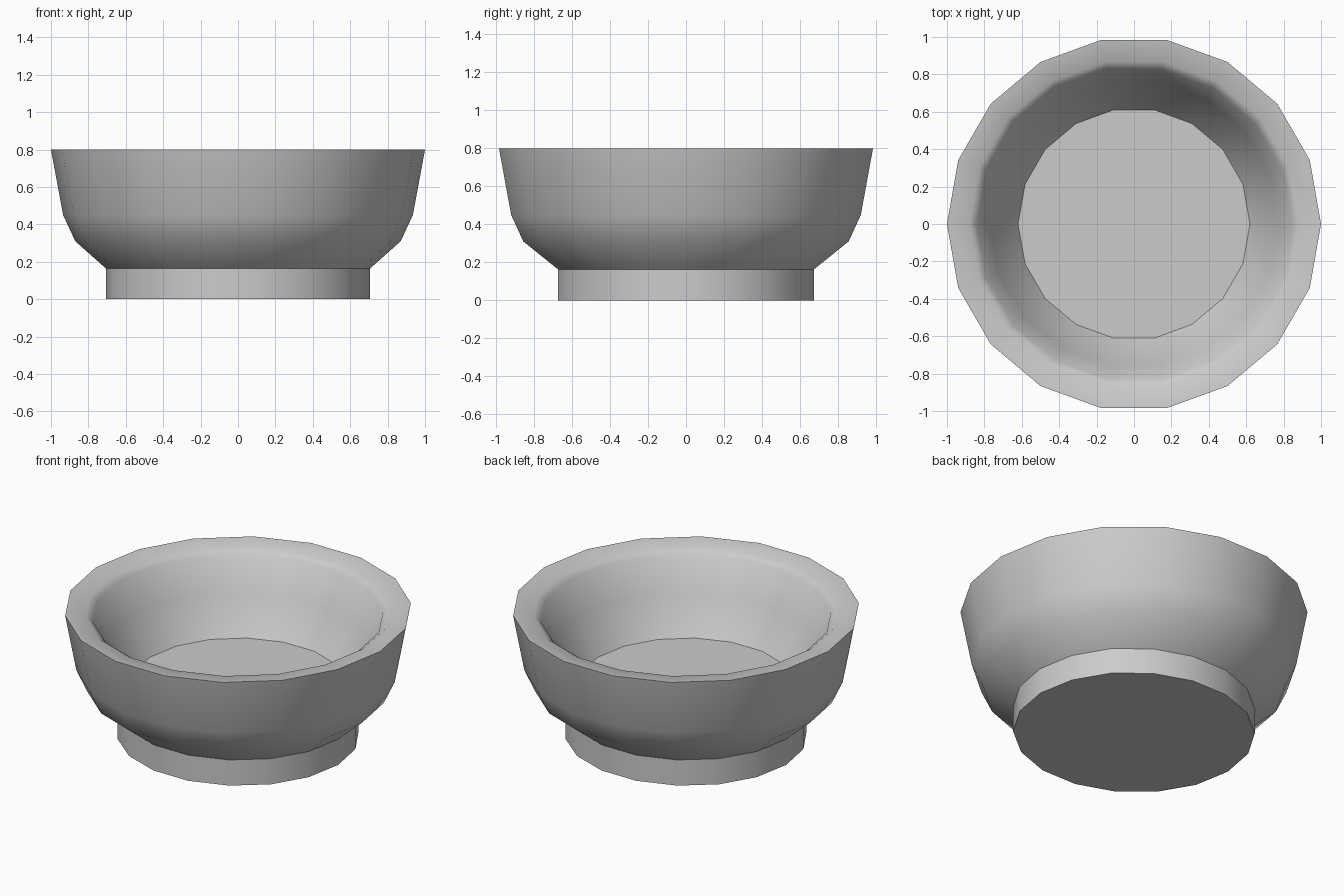
import bpy, bmesh, math

if "Cube" in bpy.data.objects:
    bpy.data.objects.remove(bpy.data.objects["Cube"])

SIDES = 18
# Bowl profile (radius, z, y squash): foot, outer wall, rim, inner wall, floor
PROFILE = [
    (0.705, 0.00, 0.97), (0.705, 0.163, 0.97),
    (0.87, 0.31, 1), (0.935, 0.45, 1), (1.00, 0.80, 1),
    (0.88, 0.785, 1), (0.84, 0.755, 1), (0.77, 0.55, 1), (0.62, 0.33, 1),
]

bm = bmesh.new()
rings = []
for r, z, squash in PROFILE:
    rings.append([bm.verts.new((r * math.cos(2 * math.pi * i / SIDES),
                                r * squash * math.sin(2 * math.pi * i / SIDES), z))
                  for i in range(SIDES)])

# Walls between neighbouring rings
for low, high in zip(rings, rings[1:]):
    for i in range(SIDES):
        j = (i + 1) % SIDES
        bm.faces.new((low[i], low[j], high[j], high[i]))

# Underside and inner floor
bm.faces.new(rings[0][::-1])
bm.faces.new(rings[-1])

mesh = bpy.data.meshes.new("bowl")
bm.to_mesh(mesh)
bm.free()
bowl = bpy.data.objects.new("bowl", mesh)
bpy.context.collection.objects.link(bowl)

# Smooth walls with sharp rim, foot and floor edges
bpy.context.view_layer.objects.active = bowl
bowl.select_set(True)
bpy.ops.object.shade_smooth_by_angle(angle=math.radians(42))
